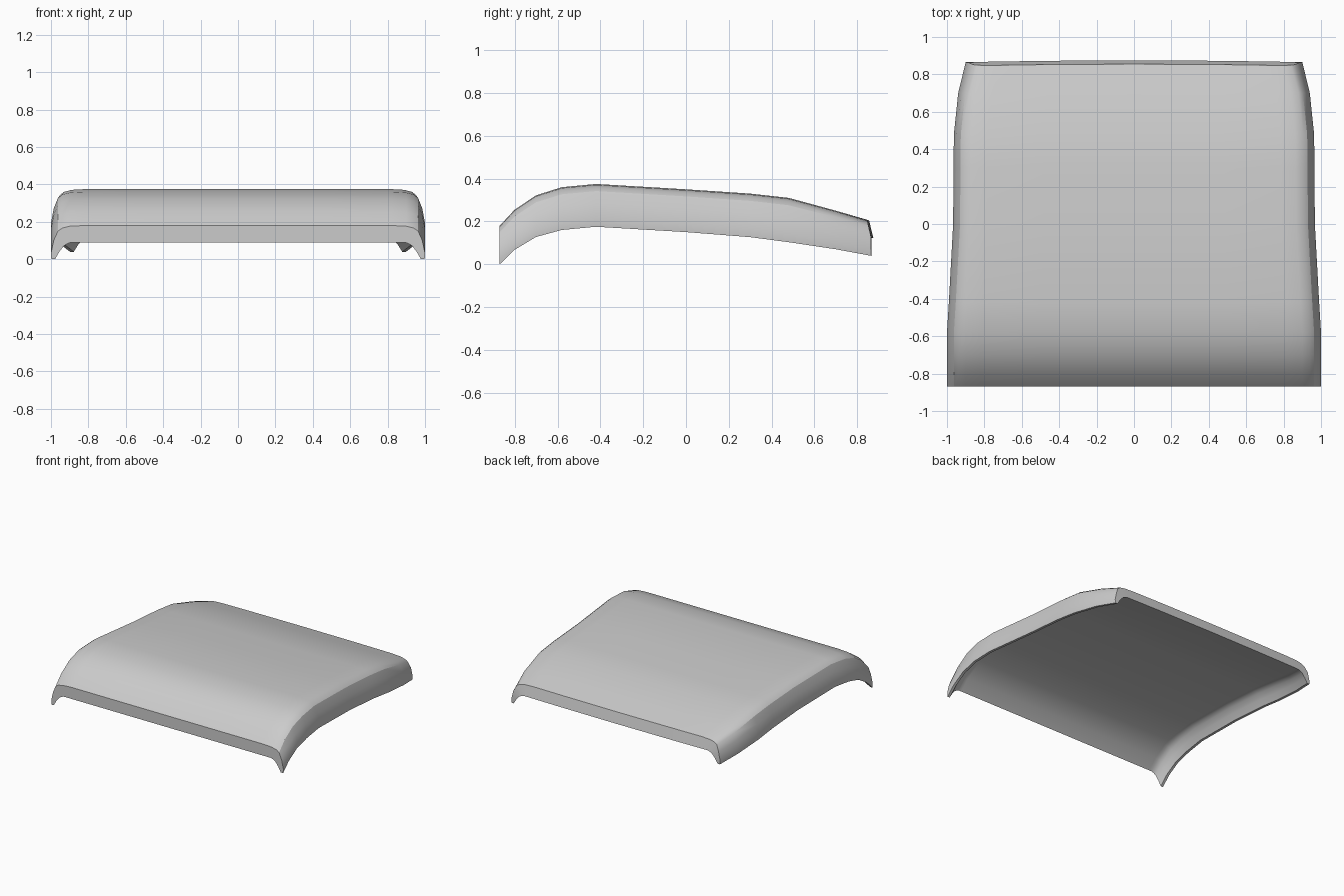
import bpy, bmesh, math

cube = bpy.data.objects.get("Cube")
if cube:
    bpy.data.objects.remove(cube)

grey = bpy.data.materials.new("plain_grey")
grey.use_nodes = True
grey.diffuse_color = (0.6, 0.6, 0.6, 1)
grey.node_tree.nodes["Principled BSDF"].inputs["Base Color"].default_value = (0.6, 0.6, 0.6, 1)

# Stations from front to back: y, crown height, half width, depth scale
stations = [
    (-0.87, 0.18, 1.0, 1.0), (-0.8, 0.255, 1.0, 1.04), (-0.7, 0.322, 1.0, 1.08),
    (-0.58, 0.36, 1.0, 1.11), (-0.42, 0.375, 0.99, 1.11), (0, 0.35, 0.967, 1.11),
    (0.3, 0.33, 0.965, 1.13), (0.48, 0.31, 0.963, 1.15), (0.7, 0.25, 0.94, 1.0),
    (0.845, 0.205, 0.9, 0.92),
]
# Half cross-section: inset from the outer side (None marks fractions of the width), drop
outer = [(0.18, 0), (0.10, 0.004), (0.06, 0.014), (0.037, 0.03),
         (0.015, 0.08), (0, 0.15), (0.002, 0.18)]
inner = [(0.18, 0.09), (0.13, 0.09), (0.11, 0.09), (0.09, 0.096),
         (0.07, 0.108), (0.045, 0.14), (0.022, 0.18)]


def half_line(points, width):
    """Centre and mid-span points followed by the shaped edge."""
    drop = points[0][1]
    return [(0, drop), (width * 0.5, drop)] + [(width - i, d) for i, d in points]


def full_line(bm, points, station):
    y, top, width, scale = station
    half = half_line(points, width)
    line = [(-x, d) for x, d in reversed(half[1:])] + half
    verts = []
    for x, d in line:
        shift = 0
        if station == stations[-1]:      # slanted, gently bowed rear end
            shift = 0.02 * min(d / 0.09, 1) + 0.01 * (1 - (x / width) ** 2)
        verts.append(bm.verts.new((x, y + shift, top - d * scale)))
    return verts


# Curved panel: upper skin, lower skin, side lips and end caps
bm = bmesh.new()
upper = [full_line(bm, outer, s) for s in stations]
lower = [full_line(bm, inner, s) for s in stations]


def skin(rows):
    for a, b in zip(rows, rows[1:]):
        for i in range(len(a) - 1):
            bm.faces.new((a[i], a[i + 1], b[i + 1], b[i]))


skin(upper)
skin(lower)
skin([upper[0], lower[0]])
skin([upper[-1], lower[-1]])
for end in (0, -1):
    skin([[row[end] for row in upper], [row[end] for row in lower]])
bmesh.ops.recalc_face_normals(bm, faces=bm.faces)

mesh = bpy.data.meshes.new("curved_panel")
bm.to_mesh(mesh)
bm.free()
mesh.materials.append(grey)
panel = bpy.data.objects.new("curved_panel", mesh)
bpy.context.collection.objects.link(panel)

bpy.ops.object.select_all(action='DESELECT')
panel.select_set(True)
bpy.context.view_layer.objects.active = panel
bpy.ops.object.shade_smooth_by_angle(angle=math.radians(30))
